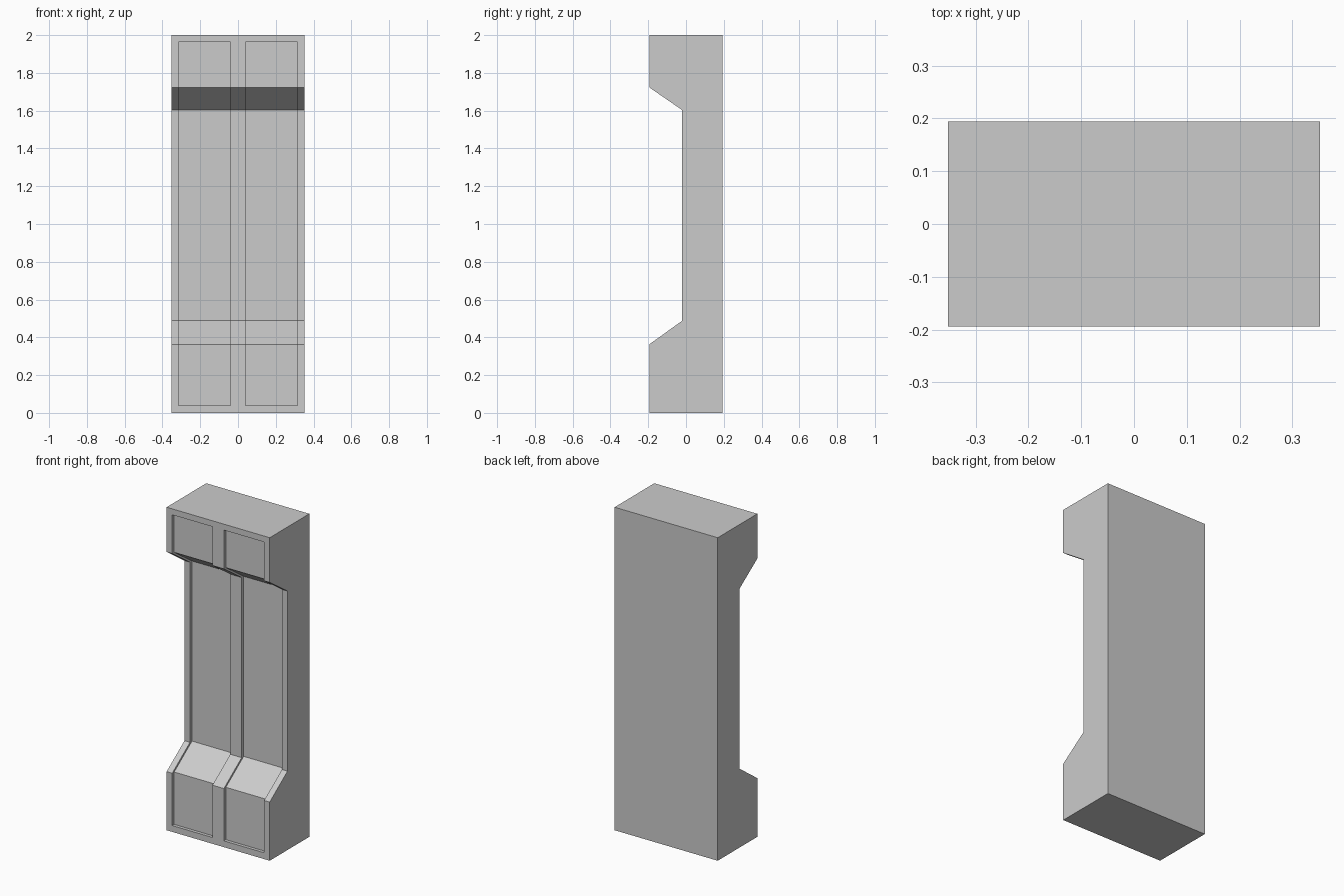
import bpy, bmesh

if "Cube" in bpy.data.objects:
    bpy.data.objects.remove(bpy.data.objects["Cube"])

HALF_W, HALF_D, RECESS = 0.353, 0.194, 0.02
NOTCH = -0.02


def front_line(z0, z1, dy=0.0):
    """Stepped front edge as (y, z) points from bottom to top."""
    f, n = -HALF_D + dy, NOTCH + dy
    return [(f, z0), (f, 0.363), (n, 0.488), (n, 1.603), (f, 1.723), (f, z1)]


def extrude_profile(name, profile, x0, x1):
    bm = bmesh.new()
    face = bm.faces.new([bm.verts.new((x0, y, z)) for y, z in profile])
    out = bmesh.ops.extrude_face_region(bm, geom=[face])
    moved = [v for v in out["geom"] if isinstance(v, bmesh.types.BMVert)]
    bmesh.ops.translate(bm, verts=moved, vec=(x1 - x0, 0, 0))
    bmesh.ops.recalc_face_normals(bm, faces=bm.faces)
    mesh = bpy.data.meshes.new(name)
    bm.to_mesh(mesh)
    bm.free()
    obj = bpy.data.objects.new(name, mesh)
    bpy.context.collection.objects.link(obj)
    return obj


# Solid cabinet body with a notched front
body = extrude_profile("cabinet_body",
                       front_line(0, 2) + [(HALF_D, 2), (HALF_D, 0)],
                       -HALF_W, HALF_W)

# Two shallow recessed panels that follow the stepped front
for side, x0, x1 in (("left", -0.315, -0.039), ("right", 0.039, 0.315)):
    cutter = extrude_profile(f"{side}_panel_cutter",
                             front_line(0.039, 1.963, RECESS) + [(-0.3, 1.963), (-0.3, 0.039)],
                             x0, x1)
    cutter.hide_render = True
    cutter.hide_set(True)
    cutter.display_type = 'WIRE'
    mod = body.modifiers.new(f"{side}_panel", 'BOOLEAN')
    mod.operation = 'DIFFERENCE'
    mod.solver = 'EXACT'
    mod.object = cutter
